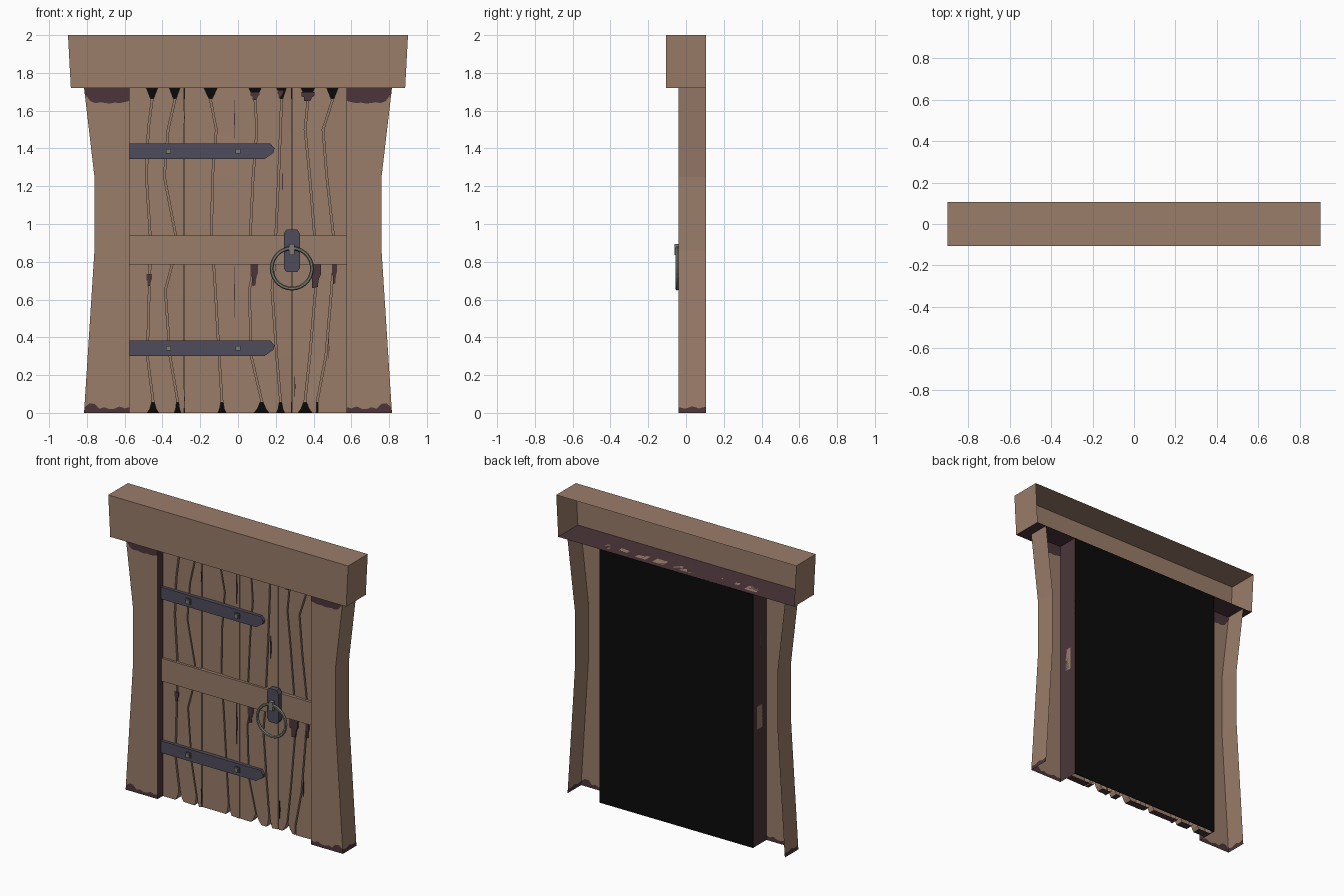
import bpy, bmesh, math, random

if "Cube" in bpy.data.objects:
    bpy.data.objects.remove(bpy.data.objects["Cube"])
random.seed(4)

def mat(name, r, g, b):
    m = bpy.data.materials.new(name)
    m.diffuse_color = (r, g, b, 1)
    m.use_nodes = True
    m.node_tree.nodes["Principled BSDF"].inputs["Base Color"].default_value = m.diffuse_color
    return m

WOOD = mat("warm_wood", 0.325, 0.205, 0.143)
DARK = mat("dark_plum_wood", 0.070, 0.036, 0.043)
BLACK = mat("black_backing", 0.003, 0.003, 0.003)
IRON = mat("blue_grey_iron", 0.078, 0.072, 0.105)
STEEL = mat("pale_steel", 0.20, 0.20, 0.17)

def finish(bm, name, *mats, recalc=True):
    if recalc:
        bmesh.ops.recalc_face_normals(bm, faces=bm.faces)
    me = bpy.data.meshes.new(name)
    bm.to_mesh(me)
    bm.free()
    for m in mats:
        me.materials.append(m)
    ob = bpy.data.objects.new(name, me)
    bpy.context.collection.objects.link(ob)
    return ob

def prism(name, pts, y0, y1, m):
    """Front outline (x, z) extruded from y0 back to y1."""
    bm = bmesh.new()
    a = [bm.verts.new((x, y0, z)) for x, z in pts]
    b = [bm.verts.new((x, y1, z)) for x, z in pts]
    bm.faces.new(a)
    bm.faces.new(b[::-1])
    for i in range(len(a)):
        j = (i + 1) % len(a)
        bm.faces.new((a[i], b[i], b[j], a[j]))
    return finish(bm, name, m)

def box(name, x0, x1, y0, y1, z0, z1, m):
    return prism(name, [(x0, z0), (x1, z0), (x1, z1), (x0, z1)], y0, y1, m)

# Lintel: tapered beam, open at the back, plum underside
lintel = prism("lintel", [(-.885, 1.72), (.885, 1.72), (.9, 2), (-.9, 2)], -.105, .105, WOOD)
lintel.data.materials.append(DARK)
bm = bmesh.new()
bm.from_mesh(lintel.data)
for f in list(bm.faces):
    if f.normal.z < -.9:
        f.material_index = 1
    elif f.normal.y > .9:
        bm.faces.remove(f)
bm.to_mesh(lintel.data)
bm.free()

# Posts: waisted shells, open at the back, worn plum bands at both ends
def outer(z):
    prof = [(0, .815), (.86, .76), (1.25, .76), (1.72, .815)]
    for (z0, x0), (z1, x1) in zip(prof, prof[1:]):
        if z <= z1:
            return x0 + (x1 - x0) * (z - z0) / (z1 - z0)
    return .815

FY, BY, IN = -.04, .105, .575
def post(name, s):
    bm = bmesh.new()
    low = [.03, .024, .034, .022, .02, .03, .022, .048, .05, .03]
    high = [1.652, 1.645, 1.64, 1.643, 1.638, 1.64, 1.645, 1.64, 1.65, 1.69]
    n = len(low)
    cols = []
    for i in range(n):
        t = i / (n - 1)
        cols.append([bm.verts.new((s * (IN + (outer(z) - IN) * t), FY, z))
                     for z in (0, low[i], .86, 1.25, high[i], 1.72)])
    def strip(a, b, idx):
        for k in range(len(a) - 1):
            f = bm.faces.new((a[k], b[k], b[k + 1], a[k + 1]))
            f.material_index = idx[k]
    for a, b in zip(cols, cols[1:]):
        strip(a, b, (1, 0, 0, 0, 1))
    # outer side
    prev = cols[-1]
    for t, zl in ((.25, .022), (.5, .035), (.75, .024), (1, .032)):
        cur = [bm.verts.new((s * outer(z), FY + (BY - FY) * t, z))
               for z in (0, zl, .86, 1.25, 1.69, 1.72)]
        strip(prev, cur, (1, 0, 0, 0, 0))
        prev = cur
    # inner side
    back = [bm.verts.new((v.co.x, BY, v.co.z)) for v in cols[0]]
    strip(back, cols[0], (1,) * 5)
    if s < 0:
        bmesh.ops.reverse_faces(bm, faces=bm.faces)
    finish(bm, name, WOOD, DARK, recalc=False)

post("right_post", 1)
post("left_post", -1)

# Black sheet behind the door, and wood behind the plank grooves
box("back_panel", -.575, .575, .099, .104, 0, 1.72, BLACK)
box("groove_backing", -.574, .574, .04, .05, .055, 1.665, WOOD)

# Planks between wavy joints; x at these heights, then notch half widths (bottom, top)
LEVELS = [0, .3, .65, .8, .94, 1.25, 1.5, 1.72]
def straight(x):
    return [x] * 8, 0, 0
JOINTS = [
    straight(-.575),
    ([-.45, -.48, -.47, -.465, -.465, -.485, -.475, -.455], .03, .03),
    ([-.32, -.36, -.385, -.345, -.33, -.39, -.37, -.335], .018, .028),
    straight(-.285),
    ([-.085, -.10, -.12, -.13, -.14, -.135, -.115, -.145], .022, .035),
    straight(0),
    ([.125, .07, .06, .09, .065, .08, .10, .09], .04, .032),
    ([.225, .205, .18, .195, .2, .215, .225, .23], .022, .025),
    straight(.285),
    ([.355, .38, .41, .415, .405, .38, .355, .37], .038, .036),
    ([.42, .465, .495, .505, .505, .47, .45, .5], 0, .03),
    straight(.575)]

def edge(joint, side):
    """Edge points (x, z) of a plank beside a joint, opening into end notches."""
    xs, nb, nt = joint
    gap = .0045 if nb or nt else .001
    pts = []
    for i, (x, z) in enumerate(zip(xs, LEVELS)):
        if i == 0:
            pts += [(x + side * max(nb, gap), 0),
                    (x + side * max(nb * .55, gap), .022), (x + side * gap, .065)]
        elif i == 7:
            pts += [(x + side * gap, 1.655),
                    (x + side * max(nt * .6, gap), 1.69), (x + side * max(nt, gap), 1.72)]
        else:
            pts.append((x + side * gap, z))
    return pts

for i, (ja, jb) in enumerate(zip(JOINTS, JOINTS[1:])):
    bm = bmesh.new()
    L, R = edge(ja, 1), edge(jb, -1)
    yl, yr = .019 + random.uniform(-.006, .006), .019 + random.uniform(-.006, .006)
    fl = [bm.verts.new((x, yl, z)) for x, z in L]
    fr = [bm.verts.new((x, yr, z)) for x, z in R]
    bl = [bm.verts.new((x, .07, z)) for x, z in L]
    br = [bm.verts.new((x, .07, z)) for x, z in R]
    for k in range(len(L) - 1):
        for a, b in ((fl, fr), (fr, br), (bl, fl)):
            bm.faces.new((a[k], b[k], b[k + 1], a[k + 1]))
    bm.faces.new((fl[0], bl[0], br[0], fr[0])).material_index = 1
    bm.faces.new((fl[-1], fr[-1], br[-1], bl[-1]))
    finish(bm, f"plank_{i + 1}", WOOD, DARK, recalc=False)

# Thin carved cracks: slim plum slivers on the plank faces
for i, (x, z0, z1) in enumerate([(-.285, 1.53, 1.6), (.235, 1.15, 1.3), (.3, .08, .2), (-.285, .02, .13),
                                 (-.02, .5, .78), (.48, .28, .4), (-.02, 1.45, 1.66)]):
    prism(f"crack_{i + 1}", [(x, z0), (x + .004, (z0 + z1) / 2), (x, z1), (x - .002, (z0 + z1) / 2)],
          .011, .02, DARK)

# Worn plum patches with ragged lower edges
for i, (x, w, z0, z1) in enumerate([(-.47, .03, .67, .735), (.085, .04, .67, .785), (.41, .06, .66, .785),
                                    (.51, .026, .68, .785), (.37, .07, 1.65, 1.7), (.09, .045, 1.655, 1.7),
                                    (.225, .032, 1.67, 1.71)]):
    h = z1 - z0
    prism(f"worn_patch_{i + 1}", [(x - w / 2, z0 + h * .5), (x - w * .3, z0 + h * .45), (x - w * .3, z0),
                                  (x + w * .2, z0 + h * .05), (x + w * .3, z0 + h * .4),
                                  (x + w / 2, z0 + h * .6), (x + w / 2, z1), (x - w / 2, z1)],
          .011, .02, DARK)

# Middle cross band
box("cross_band", -.575, .575, 0, .06, .785, .94, WOOD)

# Iron hinge straps with square stud heads
for name, z in (("upper", 1.385), ("lower", .342)):
    prism(name + "_strap", [(-.575, z - .041), (.14, z - .041), (.188, z - .008), (.193, z + .015),
                            (.172, z + .04), (-.575, z + .04)], -.006, .022, IRON)
    for k, x in enumerate((-.367, 0)):
        box(f"{name}_stud_base_{k + 1}", x - .019, x + .019, -.011, -.005, z - .019, z + .019, IRON)
        box(f"{name}_stud_{k + 1}", x - .013, x + .013, -.022, -.005, z - .013, z + .013, STEEL)

# Handle: chamfered plate, ring holder and pull ring
hx = .285
prism("handle_plate", [(hx - .028, .745), (hx + .028, .745), (hx + .042, .765), (hx + .042, .95),
                       (hx + .028, .972), (hx - .028, .972), (hx - .042, .95), (hx - .042, .765)],
      -.034, .002, IRON)
box("ring_holder", hx - .014, hx + .014, -.06, -.03, .835, .895, STEEL)
bpy.ops.mesh.primitive_torus_add(major_radius=.107, minor_radius=.010, major_segments=28, minor_segments=6,
                                 location=(hx, -.047, .765), rotation=(math.pi / 2, 0, 0))
ring = bpy.context.object
ring.name = "pull_ring"
ring.data.materials.append(STEEL)
